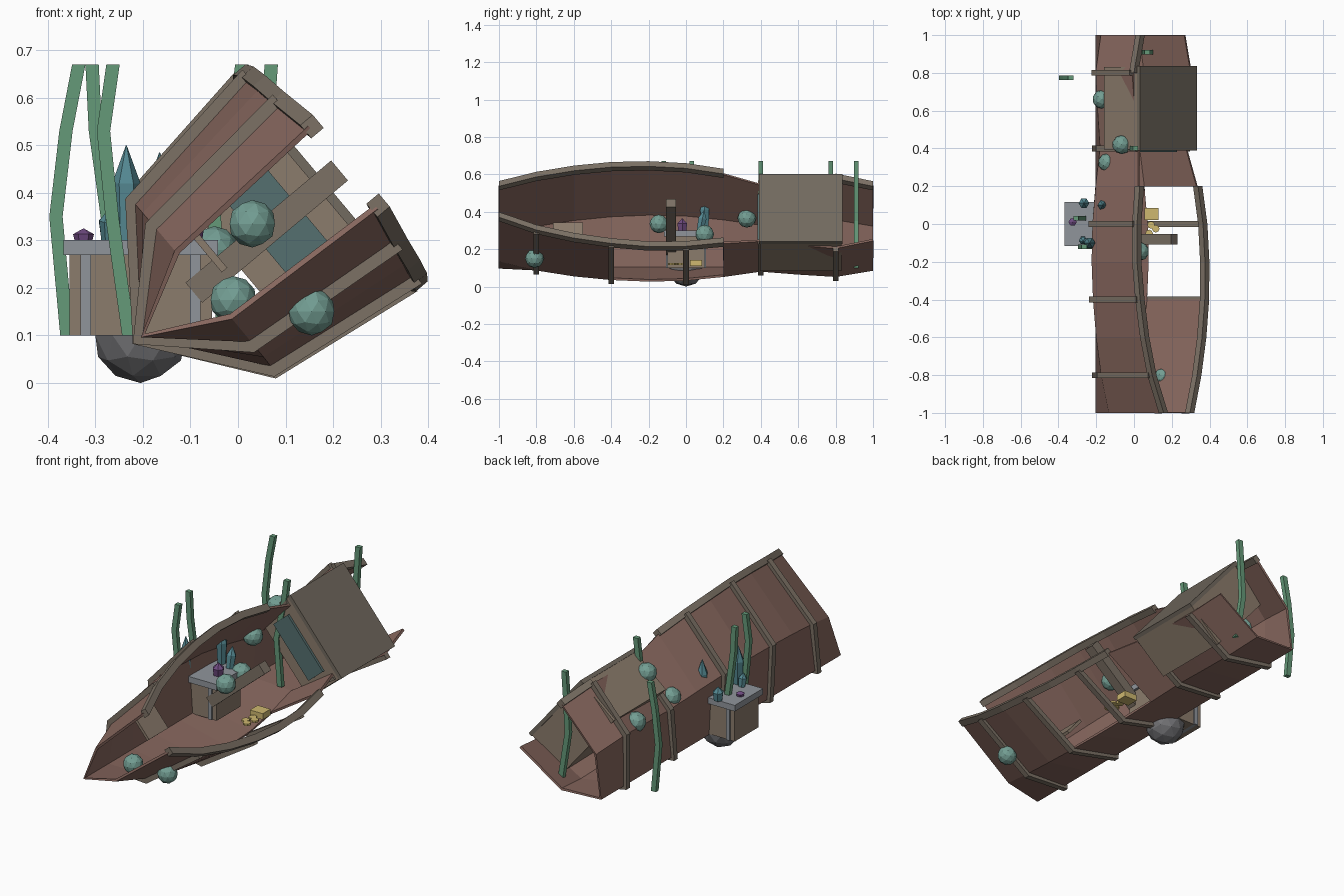
import bpy, bmesh, math
from mathutils import Matrix, Vector

if "Cube" in bpy.data.objects:
    bpy.data.objects.remove(bpy.data.objects["Cube"])

# heeled ship frame: local x = across, y = along, z = up from keel
SHIP = Matrix.Translation((-0.2, 0, 0.1)) @ Matrix.Rotation(math.radians(50), 4, 'Y')
I = Matrix.Identity(4)


def mat(name, rgb):
    m = bpy.data.materials.new(name)
    m.diffuse_color = (*rgb, 1)
    m.use_nodes = True
    m.node_tree.nodes["Principled BSDF"].inputs["Base Color"].default_value = m.diffuse_color
    return m


WOOD = mat("hull_wood", (0.25, 0.14, 0.115))
TRIM = mat("trim_wood", (0.20, 0.165, 0.13))
CABIN = mat("cabin_wood", (0.26, 0.20, 0.15))
ROOF = mat("roof_wood", (0.17, 0.145, 0.115))
GLASS = mat("dark_teal", (0.09, 0.16, 0.16))
KELP = mat("kelp_green", (0.13, 0.32, 0.19))
CORAL = mat("coral_teal", (0.17, 0.34, 0.29))
CRYSTAL = mat("crystal_blue", (0.09, 0.25, 0.29))
PURPLE = mat("crystal_purple", (0.16, 0.07, 0.22))
GOLD = mat("gold", (0.62, 0.48, 0.16))
METAL = mat("band_grey", (0.28, 0.30, 0.33))
STONE = mat("stone", (0.17, 0.17, 0.18))


def finish(name, bm, m, world=I):
    bmesh.ops.recalc_face_normals(bm, faces=bm.faces)
    me = bpy.data.meshes.new(name)
    bm.to_mesh(me)
    bm.free()
    me.materials.append(m)
    ob = bpy.data.objects.new(name, me)
    bpy.context.collection.objects.link(ob)
    ob.matrix_world = world
    return ob


def sweep(name, rings, m, world=I):
    """Closed bar through a list of equal rings, capped at both ends."""
    bm = bmesh.new()
    rs = [[bm.verts.new(p) for p in r] for r in rings]
    n = len(rs[0])
    for a, b in zip(rs, rs[1:]):
        for i in range(n):
            bm.faces.new((a[i], a[(i + 1) % n], b[(i + 1) % n], b[i]))
    bm.faces.new(rs[0])
    bm.faces.new(rs[-1])
    return finish(name, bm, m, world)


def box(name, c, size, m, world=I):
    bm = bmesh.new()
    bmesh.ops.create_cube(bm, size=1, matrix=Matrix.Translation(c) @ Matrix.Diagonal((*size, 1)))
    return finish(name, bm, m, world)


def ball(name, c, r, m, sub=2):
    bm = bmesh.new()
    bmesh.ops.create_icosphere(bm, subdivisions=sub, radius=r, matrix=Matrix.Translation(c))
    return finish(name, bm, m)


def crystal(name, c, r, h, m, tilt=0.0):
    rings = []
    for z, s in ((0, 0.8), (h * 0.6, 1), (h, 0.03)):
        rings.append([(r * s * math.cos(k * math.pi / 3), r * s * math.sin(k * math.pi / 3), z) for k in range(6)])
    sweep(name, rings, m, Matrix.Translation(c) @ Matrix.Rotation(tilt, 4, 'X'))


# hull stations: y, half width at rim, rim height
ST = [(-1, .108, .55), (-.8, .185, .535), (-.6, .235, .527), (-.4, .266, .52), (-.2, .28, .51), (0, .272, .503),
      (.2, .24, .495), (.4, .195, .46), (.6, .22, .457), (.8, .24, .455), (1, .187, .455)]


def section(y, w, h):
    b = w * 0.82
    return [(-w, y, h), (-b, y, .168), (0, y, 0), (b, y, .168), (w, y, h)]


# hull shell, open at both ends, upper right side broken away amidships
bm = bmesh.new()
rows = [[bm.verts.new(p) for p in section(*s)] for s in ST]
for k, (a, b) in enumerate(zip(rows, rows[1:])):
    for i in range(4):
        if i == 3 and 3 <= k <= 5:
            continue
        bm.faces.new((a[i], a[i + 1], b[i + 1], b[i]))
hull = finish("hull", bm, WOOD, SHIP)
sol = hull.modifiers.new("thickness", 'SOLIDIFY')
sol.thickness = 0.012
sol.offset = 0


# rails along the rims
def rail(name, side, stations):
    rings = []
    for y, w, h in stations:
        x = side * w
        rings.append([(x - .018, y, h - .012), (x + .018, y, h - .012), (x + .018, y, h + .022), (x - .018, y, h + .022)])
    sweep(name, rings, TRIM, SHIP)


rail("left_rail", -1, ST[:7])
rail("right_rail", 1, ST[:7])
rail("stern_rail", -1, ST[9:])

# outside ribs
OFF = [(-.028, 0), (-.026, -.012), (0, -.028), (.026, -.012), (.028, 0)]
for n, k in enumerate((1, 3, 5, 7, 9)):
    rings = []
    for (x, y, z), (dx, dz) in zip(section(*ST[k]), OFF):
        rings.append([(x, y - .015, z), (x + dx, y - .015, z + dz), (x + dx, y + .015, z + dz), (x, y + .015, z)])
    sweep(f"rib_{n}", rings, TRIM, SHIP)

# cabin, roof, front window band, mast stump, loose board
box("cabin", (0, .613, .365), (.462, .436, .235), CABIN, SHIP)
box("cabin_roof", (0, .613, .49), (.47, .446, .02), ROOF, SHIP)
box("cabin_window", (0, .392, .37), (.32, .02, .11), GLASS, SHIP)
box("mast_stump", (.0, -.08, .34), (.055, .055, .4), TRIM, SHIP)
box("loose_board", (-.06, -.63, .22), (.13, .16, .015), CABIN, SHIP)

# chest pierced through the keel, resting on a stone
ball("stone", (-.205, 0, .1), .1, STONE)
box("chest", (-.205, 0, .19), (.30, .2, .18), CABIN)
box("chest_lid", (-.205, 0, .285), (.325, .235, .032), METAL)
for n, x in enumerate((-.32, -.09)):
    box(f"chest_band_{n}", (x, 0, .19), (.022, .215, .18), METAL)

# crystals
for n, (x, y, r, h, t) in enumerate([(-.235, -.1, .03, .2, 0), (-.165, .1, .028, .185, 0), (-.265, .11, .028, .07, 0),
                                     (-.1, .075, .025, .11, -.2), (-.27, -.08, .022, .07, .2)]):
    crystal(f"blue_crystal_{n}", (x, y, .3), r, h, CRYSTAL, t)
crystal("purple_crystal_0", (-.325, .01, .295), .022, .03, PURPLE)
crystal("purple_crystal_1", (-.1, -.02, .295), .03, .07, PURPLE)

# kelp strands: y and x at four heights
KZ = (.1, .35, .53, .67)
for n, (y, xs) in enumerate([(.775, (-.36, -.383, -.362, -.335)), (.03, (-.235, -.275, -.3, -.307)),
                             (-.12, (-.23, -.265, -.283, -.263)), (.4, (-.03, -.05, -.01, .008)),
                             (.91, (.09, .05, .06, .07))]):
    rings = []
    for x, z in zip(xs, KZ):
        rings.append([(x - .014, y - .012, z), (x + .014, y - .012, z), (x + .014, y + .012, z), (x - .014, y + .012, z)])
    sweep(f"kelp_{n}", rings, KELP)

# coral lumps
for n, c in enumerate([(.155, -.81, .15), (.03, -.145, .335), (-.01, -.86, .175), (-.05, .1, .28),
                       (-.14, .325, .365), (-.065, .42, .51), (-.17, .66, .37)]):
    ball(f"coral_{n}", c, .05, CORAL)

# treasure
box("gold_box", (.093, .053, .125), (.075, .065, .032), GOLD)
for n, (x, y) in enumerate([(.115, -.025), (.09, -.005), (.08, -.05), (.105, -.075)]):
    bm = bmesh.new()
    bmesh.ops.create_cone(bm, cap_ends=True, segments=8, radius1=.02, radius2=.02, depth=.01,
                          matrix=Matrix.Translation((x, y, .12)))
    finish(f"coin_{n}", bm, GOLD)
